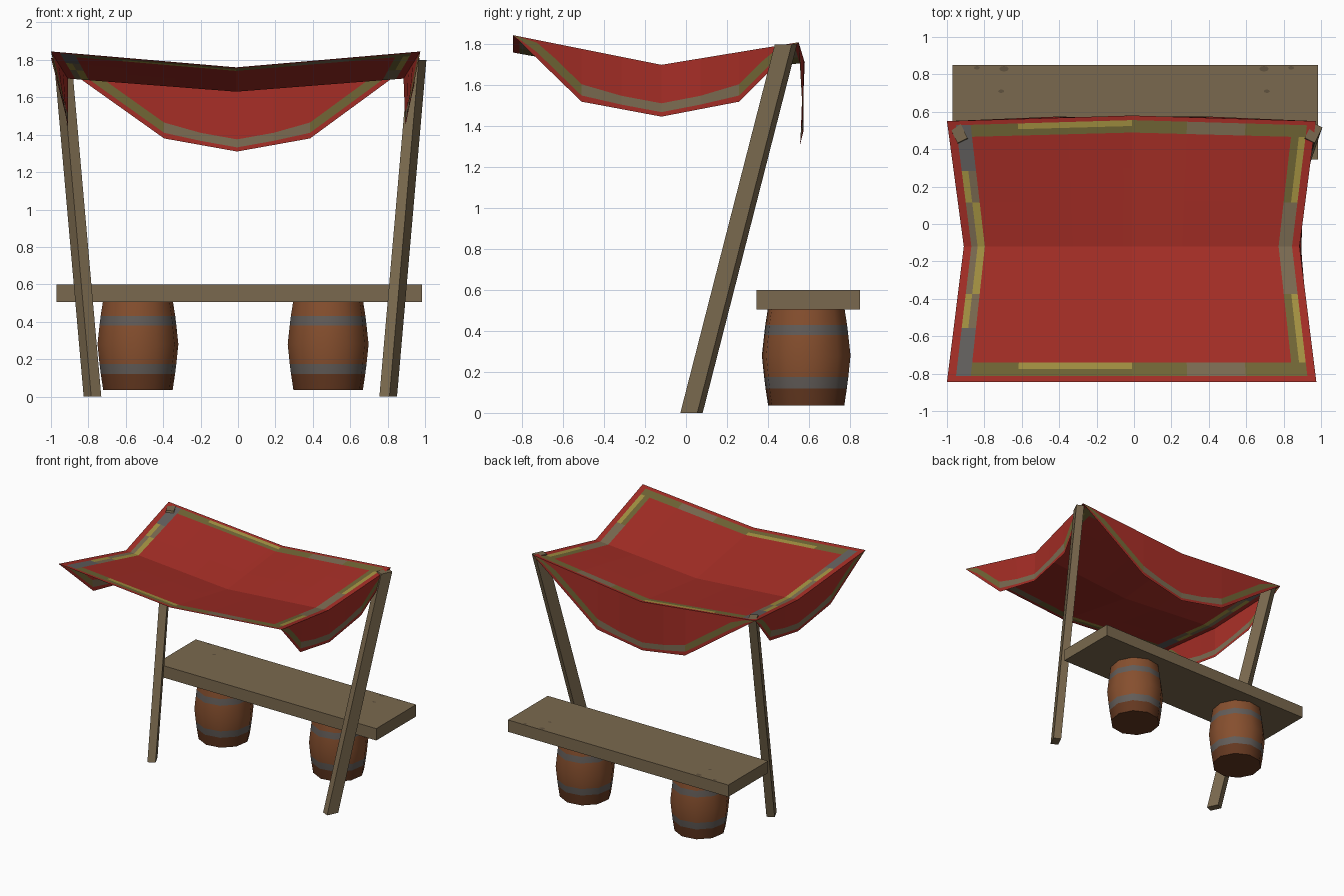
import bpy, bmesh, math
from mathutils import Vector

if "Cube" in bpy.data.objects:
    bpy.data.objects.remove(bpy.data.objects["Cube"])


def lin(c):
    c /= 255
    return c / 12.92 if c <= 0.04045 else ((c + 0.055) / 1.055) ** 2.4


def material(name, rgb):
    m = bpy.data.materials.new(name)
    m.diffuse_color = (*[lin(c) for c in rgb], 1)
    m.use_nodes = True
    m.node_tree.nodes["Principled BSDF"].inputs["Base Color"].default_value = m.diffuse_color
    return m


RED, OLIVE, GOLD, TAN, GREY, WOOD, BROWN, DARK, IRON, KNOT = range(10)
MATS = [material(n, c) for n, c in [
    ("cloth red", (166, 46, 38)), ("trim olive", (114, 103, 54)),
    ("trim gold", (165, 147, 66)), ("trim tan", (124, 108, 82)),
    ("trim grey", (100, 97, 95)), ("wood", (122, 105, 78)),
    ("barrel brown", (134, 79, 46)), ("barrel dark brown", (100, 56, 32)),
    ("iron", (98, 92, 88)), ("wood knot", (96, 82, 62))]]


def finish(name, bm, smooth=None):
    bmesh.ops.remove_doubles(bm, verts=bm.verts, dist=0.0002)
    me = bpy.data.meshes.new(name)
    bm.to_mesh(me)
    bm.free()
    for m in MATS:
        me.materials.append(m)
    ob = bpy.data.objects.new(name, me)
    bpy.context.collection.objects.link(ob)
    if smooth:
        bpy.ops.object.select_all(action='DESELECT')
        ob.select_set(True)
        bpy.context.view_layer.objects.active = ob
        bpy.ops.object.shade_smooth_by_angle(angle=math.radians(smooth))
    return ob


def sheet(name, rows, rule, outward):
    """Grid of points to faces; rule(i, j, centre) gives the colour."""
    bm = bmesh.new()
    vs = [[bm.verts.new(p) for p in r] for r in rows]
    for j in range(len(rows) - 1):
        for i in range(len(rows[0]) - 1):
            f = bm.faces.new((vs[j][i], vs[j][i + 1], vs[j + 1][i + 1], vs[j + 1][i]))
            f.normal_update()
            if f.normal.dot(Vector(outward)) < 0:
                f.normal_flip()
            f.material_index = rule(i, j, f.calc_center_median())
    return finish(name, bm)


# Control net of the sagging cloth: front, middle, back rows
NET = [[Vector(p) for p in r] for r in [
    [(-1.0, -0.845, 1.845), (-0.01, -0.845, 1.76), (0.975, -0.845, 1.845)],
    [(-0.91, -0.12, 1.70), (-0.01, -0.12, 1.63), (0.885, -0.12, 1.70)],
    [(-1.0, 0.55, 1.81), (-0.01, 0.58, 1.71), (0.972, 0.55, 1.81)]]]


def cloth(u, v):
    i, j = int(u > 0), int(v > 0)
    a, b = u + 1 - i, v + 1 - j
    return NET[j][i].lerp(NET[j][i + 1], a).lerp(NET[j + 1][i].lerp(NET[j + 1][i + 1], a), b)


# Canopy top with a trim band inset from the hem
US = [-1, -.955, -.918, -.875, -.62, -.35, -.05, 0, .3, .62, .875, .918, .955, 1]
VS = [-1, -.955, -.905, -.855, -.6, -.35, 0, .35, .6, .87, .92, .965, 1]


def trim(i, j, c):
    u, v = (US[i] + US[i + 1]) / 2, (VS[j] + VS[j + 1]) / 2
    if max(abs(u), abs(v) + .005) > .962:
        return RED
    if abs(u) < .875 and -.855 < v < .87:
        return RED
    if u < -.875 and abs(v) > .6:                      # left corners
        return GREY
    if u < -.875:                                      # left band
        return GOLD if (u > -.918) == (abs(v) < .35) else TAN
    if u > .875 and abs(v) < .855:                     # right band
        if -.35 < v < .35:
            return TAN
        return GOLD if u > .918 else OLIVE
    if -.62 < u < 0 and (v > .92 or -.905 < v < 0):    # front and back bands
        return GOLD
    return TAN if .3 < u < .62 else OLIVE


sheet("canopy_top", [[cloth(u, v) for u in US] for v in VS], trim, (0, 0, 1))


# Hanging flaps: a bottom hem of five points below a cloth edge
def flap(name, edge, hem, out):
    top = [edge(t) for t in (-1, 0, 1)]
    ax = 0 if abs(out[1]) > 0.5 else 1
    hem = [top[0]] + [Vector(p) for p in hem] + [top[2]]
    cols = []
    for k in range(len(hem) - 1):
        steps = {0: (0, .05, .15, .35, .6), 3: (0, .4, .65, .85, .95)}.get(k, (0, .5))
        cols += [hem[k].lerp(hem[k + 1], s) for s in steps]
    cols.append(hem[-1])
    rows = [[], [], [], []]
    for p in cols:
        k = 0 if p[ax] < top[1][ax] else 1
        s = (p[ax] - top[k][ax]) / (top[k + 1][ax] - top[k][ax])
        t = top[k].lerp(top[k + 1], s)
        h = max(t.z - p.z, 1e-5)
        steep = hem[1][ax] < p[ax] < hem[3][ax]
        lo, hi = (.022, .065) if steep else (.03, .085)
        for r, d in zip(rows, (h, min(hi, h * .85), min(lo, h * .4), 0)):
            r.append(p.lerp(t, d / h))

    def rule(i, j, c):
        if j != 1:
            return RED
        return TAN if hem[1][ax] < c[ax] < hem[3][ax] else OLIVE
    sheet(name, rows, rule, out)


flap("left_flap", lambda t: cloth(-1, t),
     [(-.925, -.51, 1.52), (-.91, -.12, 1.447), (-.925, .26, 1.52)], (-1, 0, 0))
flap("right_flap", lambda t: cloth(1, t),
     [(.91, -.51, 1.52), (.895, -.12, 1.447), (.91, .26, 1.52)], (1, 0, 0))
flap("back_flap", lambda t: cloth(t, 1),
     [(-.395, .575, 1.38), (-.005, .557, 1.31), (.385, .575, 1.38)], (0, 1, 0))


# Leaning posts: twisted rectangular section, cut level at both ends
def post(name, side, x0, x1):
    bm = bmesh.new()
    phi = math.radians(-26)
    rings = []
    for x, y, z in ((x0, .027, 0), (x1, .488, 1.8)):
        ring = []
        for a, b in ((-1, -1), (1, -1), (1, 1), (-1, 1)):
            px, py = a * .03, b * .046
            ring.append(bm.verts.new((x + side * (px * math.cos(phi) - py * math.sin(phi)),
                                      y + px * math.sin(phi) + py * math.cos(phi), z)))
        rings.append(ring)
    lo, hi = rings
    bm.faces.new(lo)
    bm.faces.new(hi)
    for k in range(4):
        n = (k + 1) % 4
        bm.faces.new((lo[k], lo[n], hi[n], hi[k]))
    bmesh.ops.recalc_face_normals(bm, faces=bm.faces)
    for f in bm.faces:
        f.material_index = WOOD
    finish(name, bm)


post("left_post", -1, -.778, -.937)
post("right_post", 1, .803, .96)

# Counter plank
bm = bmesh.new()
bmesh.ops.create_cube(bm, size=1)
for v in bm.verts:
    v.co = (.0075 + v.co.x * 1.955, .5975 + v.co.y * .505, .5525 + v.co.z * .095)
for f in bm.faces:
    f.material_index = WOOD
finish("counter_plank", bm)

# Dark knots on the plank
bm = bmesh.new()
for s in (-1, 1):
    for x, y, r in ((.84, .835, .016), (.695, .83, .025), (.71, .71, .016)):
        ring = [bm.verts.new((s * x + r * math.cos(k * math.pi / 4),
                              y + .6 * r * math.sin(k * math.pi / 4), .602)) for k in range(8)]
        bm.faces.new(ring).material_index = KNOT
finish("plank_knots", bm)


# Barrels: ten-sided bulging drums with painted hoops
def barrel(name, cx, cy):
    prof = [(.188, .035), (.201, .12), (.208, .175), (.219, .28), (.208, .38), (.202, .43), (.19, .505)]
    cols = [DARK, IRON, BROWN, BROWN, IRON, BROWN]
    n = 10
    bm = bmesh.new()
    rings = [[bm.verts.new((cx + r * math.cos(2 * math.pi * k / n + .16),
                            cy + r * math.sin(2 * math.pi * k / n + .16), z))
              for k in range(n)] for r, z in prof]
    for j, c in enumerate(cols):
        for k in range(n):
            m = (k + 1) % n
            f = bm.faces.new((rings[j][k], rings[j][m], rings[j + 1][m], rings[j + 1][k]))
            f.material_index = c
    bm.faces.new(rings[0][::-1]).material_index = DARK
    bm.faces.new(rings[-1]).material_index = BROWN
    finish(name, bm, smooth=50)


barrel("left_barrel", -.535, .587)
barrel("right_barrel", .482, .587)
